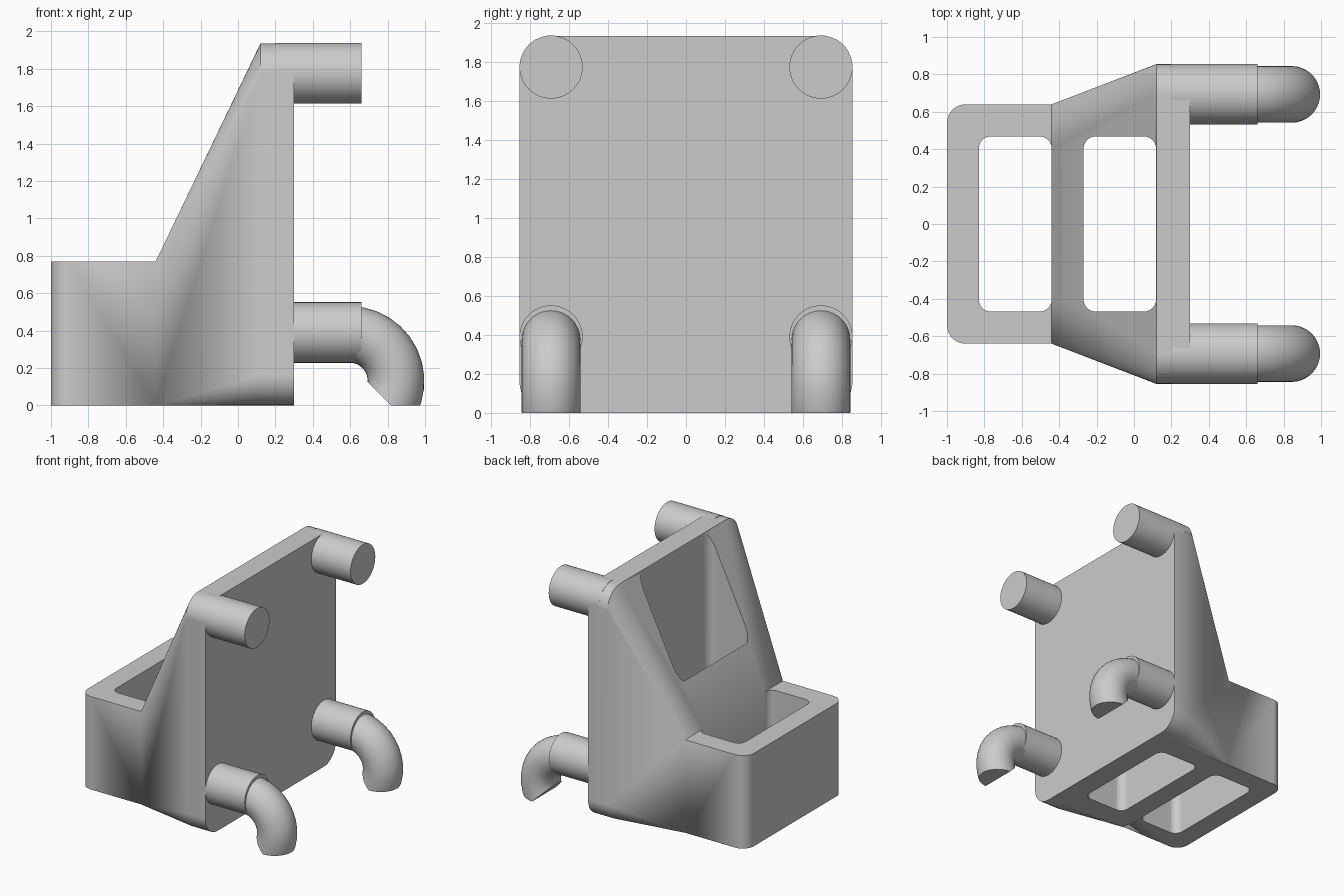
import bpy, bmesh, math
from mathutils import Vector, Matrix

if "Cube" in bpy.data.objects:
    bpy.data.objects.remove(bpy.data.objects["Cube"], do_unlink=True)

grey = bpy.data.materials.new("light_grey")
grey.use_nodes = True
grey.diffuse_color = (0.6, 0.6, 0.6, 1)
grey.node_tree.nodes["Principled BSDF"].inputs["Base Color"].default_value = (0.6, 0.6, 0.6, 1)


def to_object(name, bm):
    bmesh.ops.recalc_face_normals(bm, faces=bm.faces[:])
    mesh = bpy.data.meshes.new(name)
    bm.to_mesh(mesh)
    bm.free()
    mesh.materials.append(grey)
    obj = bpy.data.objects.new(name, mesh)
    bpy.context.collection.objects.link(obj)
    return obj


def hull(name, points):
    """Convex solid around a set of points."""
    bm = bmesh.new()
    for p in points:
        bm.verts.new(p)
    bmesh.ops.convex_hull(bm, input=bm.verts[:])
    bmesh.ops.dissolve_limit(bm, angle_limit=math.radians(0.5),
                             verts=bm.verts[:], edges=bm.edges[:])
    return to_object(name, bm)


def rounded(a0, a1, b0, b1, r_low, r_high, steps=10):
    """Rectangle outline; corner radii differ at the low and high a side."""
    pts = []
    for k, (a, b, r) in enumerate([(a1, b1, r_high), (a0, b1, r_low),
                                   (a0, b0, r_low), (a1, b0, r_high)]):
        ca = a - r if a == a1 else a + r
        cb = b - r if b == b1 else b + r
        for i in range(steps + 1 if r else 1):
            t = math.pi / 2 * (k + i / steps)
            pts.append((ca + r * math.cos(t), cb + r * math.sin(t)))
    return pts


def upright(name, outline, z0, z1):
    return hull(name, [(x, y, z) for x, y in outline for z in (z0, z1)])


def boolean(target, tool, operation):
    mod = target.modifiers.new(operation, "BOOLEAN")
    mod.operation, mod.solver, mod.object = operation, "EXACT", tool
    bpy.context.view_layer.objects.active = target
    bpy.ops.object.modifier_apply(modifier=mod.name)
    bpy.data.objects.remove(tool, do_unlink=True)


def smooth(obj):
    bpy.ops.object.select_all(action="DESELECT")
    obj.select_set(True)
    bpy.context.view_layer.objects.active = obj
    bpy.ops.object.shade_smooth_by_angle(angle=math.radians(30))
    mod = obj.modifiers.new("even_shading", "WEIGHTED_NORMAL")
    mod.keep_sharp = True


# Tapered back: square front section blending into a rounded back plate
front_section = [(-0.44, y, z) for y in (-0.64, 0.64) for z in (0, 0.77)]
plate = rounded(-0.855, 0.855, 0, 1.935, 0.16, 0.16)
body = hull("holder_body", front_section + [(x, y, z) for y, z in plate for x in (0.12, 0.3)])

# Front bin, then the two open pockets
boolean(body, upright("bin", rounded(-1, -0.4, -0.64, 0.64, 0.1, 0), 0, 0.77), "UNION")
for x0, x1 in ((-0.83, -0.44), (-0.27, 0.118)):
    pocket = upright("pocket", rounded(x0, x1, -0.468, 0.468, 0.065, 0.065), -0.2, 2.2)
    boolean(body, pocket, "DIFFERENCE")
smooth(body)


def peg(name, y, z):
    bm = bmesh.new()
    place = Matrix.Translation((0.43, y, z)) @ Matrix.Rotation(math.pi / 2, 4, "Y")
    bmesh.ops.create_cone(bm, cap_ends=True, segments=48, radius1=0.162, radius2=0.162,
                          depth=0.46, matrix=place)
    smooth(to_object(name, bm))


def hook(name, y):
    """Bent tube swept downward, trimmed flat below and slanted inside."""
    bm = bmesh.new()
    rings, sides, steps = [], 40, 14
    for i in range(steps + 1):
        t = math.radians(90 - 150 * i / steps)
        out = Vector((math.cos(t), 0, math.sin(t)))
        centre = Vector((0.595, y, 0.13)) + out * 0.25
        ring = []
        for k in range(sides):
            a = math.tau * k / sides
            ring.append(bm.verts.new(centre + 0.151 * (out * math.cos(a)
                                                       + Vector((0, math.sin(a), 0)))))
        rings.append(ring)
    for r0, r1 in zip(rings, rings[1:]):
        for k in range(sides):
            n = (k + 1) % sides
            bm.faces.new((r0[k], r0[n], r1[n], r1[k]))
    bm.faces.new(rings[0])
    bm.faces.new(rings[-1])
    for point, normal in (((0, 0, 0), (0, 0, 1)), ((0.82, 0, 0), (1, 0, 1))):
        cut = bmesh.ops.bisect_plane(bm, geom=bm.verts[:] + bm.edges[:] + bm.faces[:],
                                     plane_co=point, plane_no=normal, clear_inner=True)
        edges = [e for e in cut["geom_cut"] if isinstance(e, bmesh.types.BMEdge)]
        bmesh.ops.holes_fill(bm, edges=[e for e in edges if e.is_boundary], sides=0)
    smooth(to_object(name, bm))


# Pegs and hooks on both sides
for side, y in (("front", -0.693), ("back", 0.693)):
    peg(side + "_upper_peg", y, 1.776)
    peg(side + "_lower_peg", y, 0.39)
    hook(side + "_hook", y)
